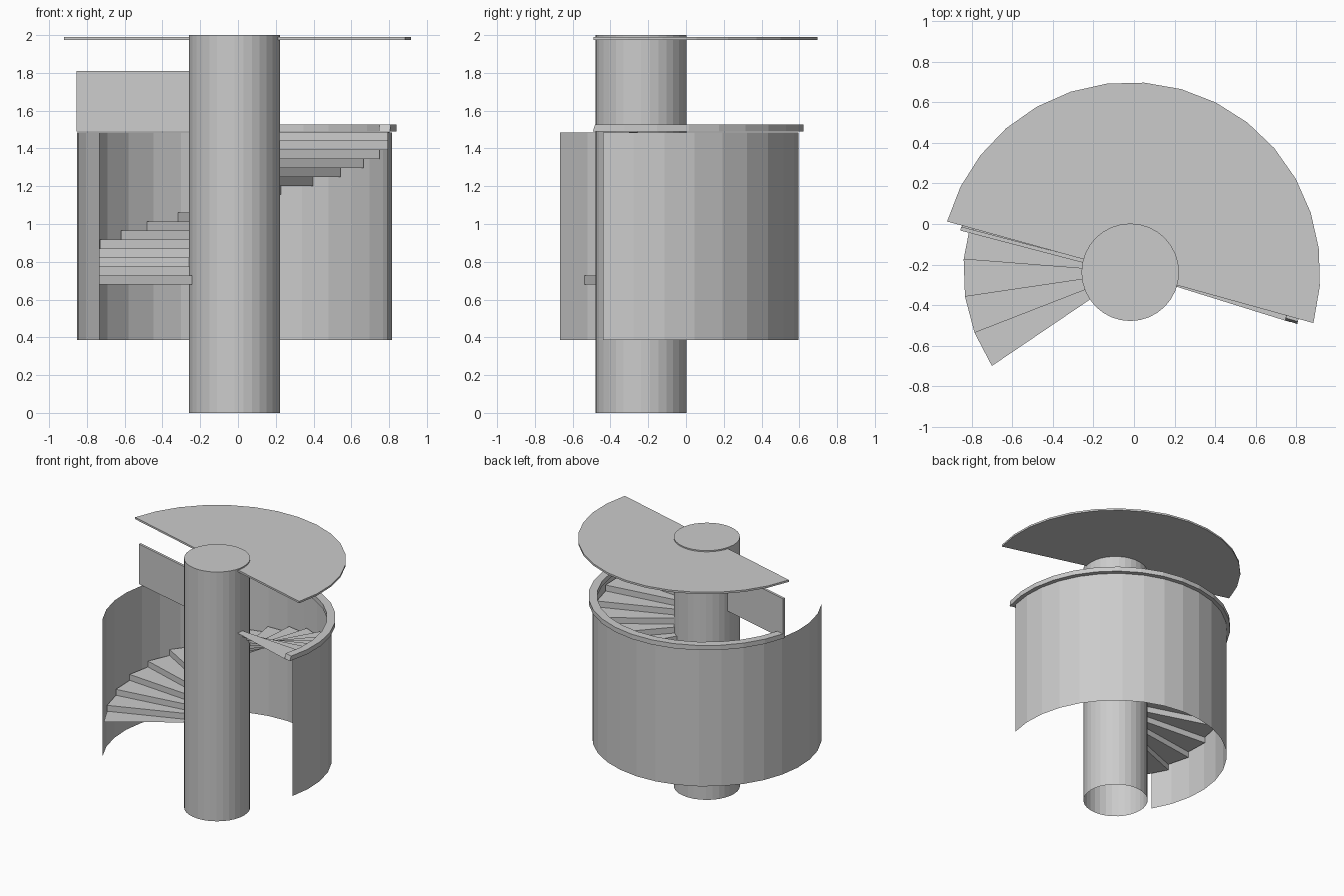
import bpy, bmesh
from math import sin, cos, radians

if "Cube" in bpy.data.objects:
    bpy.data.objects.remove(bpy.data.objects["Cube"])

CX, CY = -0.0185, -0.238   # axis of the staircase


def polar(r, deg, z):
    a = radians(deg)
    return (CX + r * cos(a), CY + r * sin(a), z)


def make(name, build):
    bm = bmesh.new()
    build(bm)
    bmesh.ops.remove_doubles(bm, verts=bm.verts, dist=1e-5)
    mesh = bpy.data.meshes.new(name)
    bm.to_mesh(mesh)
    bm.free()
    obj = bpy.data.objects.new(name, mesh)
    bpy.context.collection.objects.link(obj)
    return obj


def face(bm, *pts):
    return bm.faces.new([bm.verts.new(p) for p in pts])


def extrude_up(bm, f, h):
    res = bmesh.ops.extrude_face_region(bm, geom=[f], use_keep_orig=True)
    vs = [v for v in res["geom"] if isinstance(v, bmesh.types.BMVert)]
    bmesh.ops.translate(bm, verts=vs, vec=(0, 0, h))
    bmesh.ops.recalc_face_normals(bm, faces=bm.faces)


# central column: closed on top, open below
def column(bm):
    n, r = 32, 0.2405
    ang = [360 * i / n for i in range(n)]
    for a in ang:
        b = a + 360 / n
        face(bm, polar(r, a, 0), polar(r, b, 0), polar(r, b, 2), polar(r, a, 2))
    face(bm, *[polar(r, a, 2) for a in ang])


# half-disc landing slab at the top
def landing(bm):
    f = face(bm, *[polar(0.9375, -15.5 + 11.25 * i, 1.975) for i in range(17)])
    extrude_up(bm, f, 0.015)


# thin curved outer wall
def wall(bm):
    for i in range(20):
        a = -14 + 11.25 * i
        b = a + 11.25
        face(bm, polar(0.835, a, 0.385), polar(0.835, b, 0.385),
             polar(0.835, b, 1.485), polar(0.835, a, 1.485))


# folded sheet of 18 treads joined by risers
def stairs(bm):
    step, rise, r0, r1 = 180 / 14, 0.0475, 0.225, 0.824
    for i in range(18):
        a, z = 214.1 - step * i, 0.68 + rise * i
        b = a - step
        face(bm, polar(r0, b, z), polar(r1, b, z), polar(r1, a, z), polar(r0, a, z))
        if i < 17:
            face(bm, polar(r0, b, z), polar(r1, b, z),
                 polar(r1, b, z + rise), polar(r0, b, z + rise))


# curved rail capping the wall, with a slightly raked end
def rail(bm):
    n = 16
    rings = []
    for i in range(n + 1):
        a = -17.2 + (165.8 + 17.2) * i / n
        t = a + (0.8 if i == 0 else 0)
        rings.append([bm.verts.new(p) for p in (
            polar(0.80, a, 1.49), polar(0.862, a, 1.49),
            polar(0.862, t, 1.528), polar(0.80, t, 1.528))])
    for p, q in zip(rings, rings[1:]):
        for k in range(4):
            m = (k + 1) % 4
            bm.faces.new((p[k], p[m], q[m], q[k]))
    bm.faces.new(rings[0])
    bm.faces.new(rings[-1])
    bmesh.ops.recalc_face_normals(bm, faces=bm.faces)


# straight guard panel at the head of the landing
def panel(bm):
    f = face(bm, polar(0.21, 164.0, 1.49), polar(0.865, 164.9, 1.49),
             polar(0.862, 166.2, 1.49), polar(0.21, 169.0, 1.49))
    extrude_up(bm, f, 0.32)


make("column", column)
make("landing_slab", landing)
make("outer_wall", wall)
make("stair_steps", stairs)
make("wall_rail", rail)
make("guard_panel", panel)
